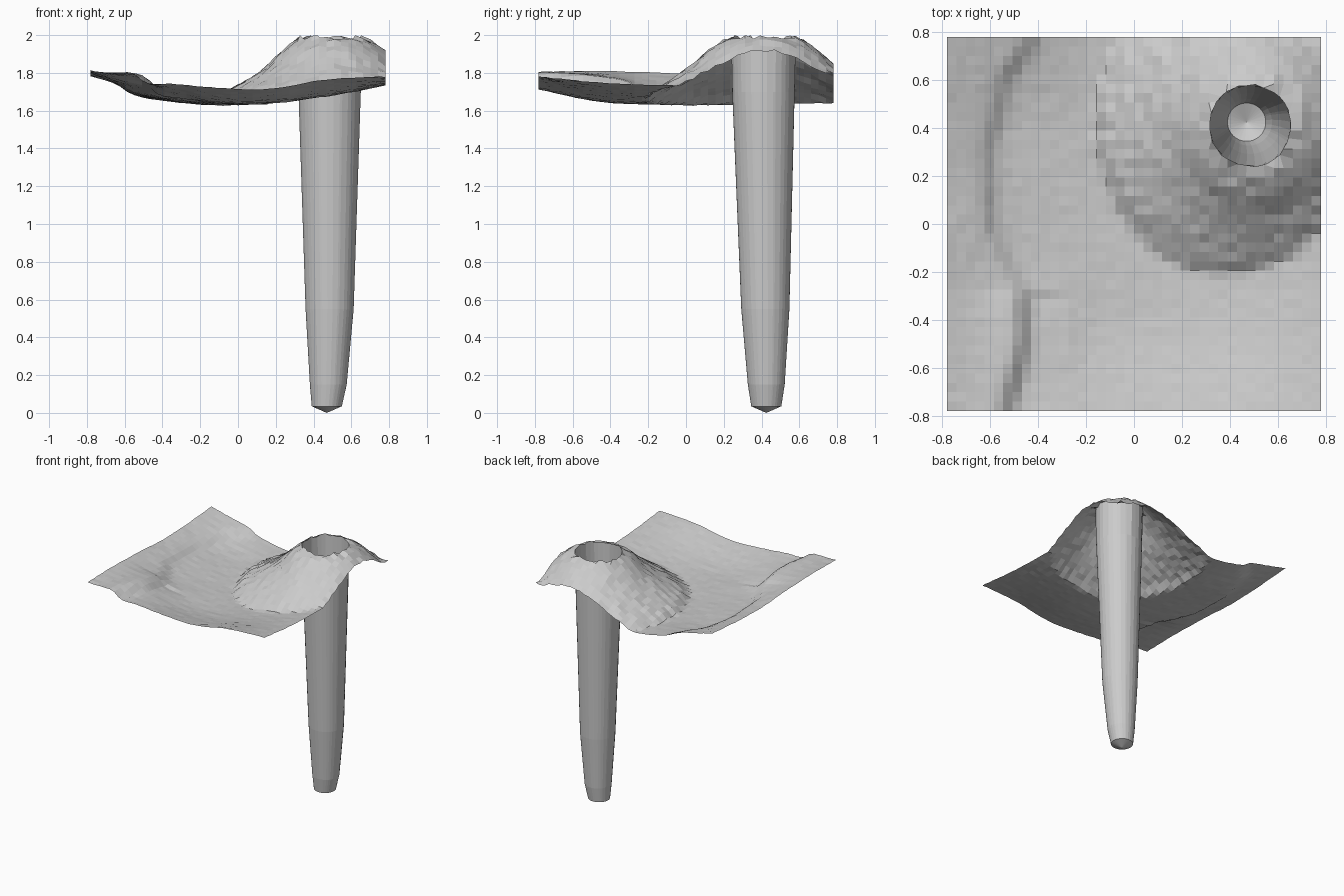
import bpy, bmesh, math, random
from mathutils import Vector

if "Cube" in bpy.data.objects:
    bpy.data.objects.remove(bpy.data.objects["Cube"])

random.seed(4)
HALF, N = 0.78, 40
CX, CY, HOLE = 0.485, 0.41, 0.168

# coarse basin heights: rows front to back, columns left to right
BASIN = [
    [1.805, 1.765, 1.725, 1.715, 1.765, 1.78],
    [1.81, 1.75, 1.66, 1.655, 1.70, 1.75],
    [1.80, 1.69, 1.64, 1.635, 1.67, 1.735],
    [1.78, 1.675, 1.63, 1.63, 1.66, 1.735],
    [1.79, 1.675, 1.635, 1.645, 1.68, 1.75],
    [1.815, 1.73, 1.645, 1.66, 1.74, 1.80],
]
# cone height by distance from the crater axis
CONE = [(0.0, 2.0), (0.175, 1.995), (0.21, 1.975), (0.30, 1.915),
        (0.38, 1.84), (0.50, 1.755), (0.62, 1.67), (0.75, 1.5), (3.0, 0.0)]
# x position of the basin ledge by y
LEDGE = [(-0.8, -0.53), (-0.5, -0.46), (-0.28, -0.46), (-0.02, -0.6),
         (0.3, -0.61), (0.6, -0.54), (0.8, -0.40)]
# shaft sections: height, radius, axis x, axis y
SHAFT = [(1.70, 0.166, 0.485, 0.41), (0.55, 0.128, 0.485, 0.42),
         (0.15, 0.098, 0.478, 0.425), (0.035, 0.080, 0.47, 0.425)]


def lookup(table, t):
    for (a, va), (b, vb) in zip(table, table[1:]):
        if t <= b:
            return va + (vb - va) * (t - a) / (b - a)
    return table[-1][1]


def spline(vals, t):
    i = min(int(t), len(vals) - 2)
    f = t - i
    p1, p2 = vals[i], vals[i + 1]
    p0 = vals[i - 1] if i > 0 else 2 * p1 - p2
    p3 = vals[i + 2] if i + 2 < len(vals) else 2 * p2 - p1
    return p1 + 0.5 * f * (p2 - p0 + f * (2 * p0 - 5 * p1 + 4 * p2 - p3
                                          + f * (3 * (p1 - p2) + p3 - p0)))


def height(x, y):
    u, v = (max(0, (c + HALF) / (2 * HALF) * 5) for c in (x, y))
    z = spline([spline(row, u) for row in BASIN], v)
    # ledge step around the left of the basin
    s = x - lookup(LEDGE, y)
    amp = 0.028 if y < -0.3 else 0.014
    z -= amp * math.tanh(s / 0.03) * math.exp(-(s / 0.15) ** 2)
    # cone, steeper on its left flank
    dx, dy = x - CX, y - CY
    r = math.hypot(dx, dy)
    if dx < 0 and r > 0:
        r += 0.05 * (-dx / r) * min(1, r / 0.3) * max(0, min(1, (0.65 - r) / 0.2))
    cone = lookup(CONE, r) + random.uniform(-0.008, 0.008)
    return min(2.0, max(z + random.uniform(-0.002, 0.002), cone))


# terrain sheet
bm = bmesh.new()
bmesh.ops.create_grid(bm, x_segments=N, y_segments=N, size=HALF)
for v in bm.verts:
    v.co.z = height(v.co.x, v.co.y)

# crater opening
axis = Vector((CX, CY))
inside = [f for f in bm.faces
          if (f.calc_center_median().xy - axis).length < HOLE]
bmesh.ops.delete(bm, geom=inside, context='FACES')
rim = [e for e in bm.edges if e.is_boundary
       and all((v.co.xy - axis).length < 0.25 for v in e.verts)]
for v in {v for e in rim for v in e.verts}:
    d = (v.co.xy - axis).normalized() * (HOLE + random.uniform(-0.003, 0.006))
    v.co = (CX + d.x, CY + d.y, random.uniform(1.975, 2.0))

# deep tapering shaft
edges, old = rim, axis
for z, r, ax, ay in SHAFT:
    new = bmesh.ops.extrude_edge_only(bm, edges=edges)['geom']
    edges = [g for g in new if isinstance(g, bmesh.types.BMEdge)]
    for v in [g for g in new if isinstance(g, bmesh.types.BMVert)]:
        d = (v.co.xy - old).normalized() * r
        v.co = (ax + d.x, ay + d.y, z)
    old = Vector((ax, ay))

# shaft floor
tip = bm.verts.new((0.47, 0.425, 0.0))
for e in edges:
    bm.faces.new((e.verts[0], e.verts[1], tip))

bmesh.ops.recalc_face_normals(bm, faces=bm.faces[:])
bm.faces.ensure_lookup_table()
bm.normal_update()
if bm.faces[0].normal.z < 0:
    bmesh.ops.reverse_faces(bm, faces=bm.faces[:])

mesh = bpy.data.meshes.new("crater_terrain")
bm.to_mesh(mesh)
bm.free()
bpy.context.collection.objects.link(bpy.data.objects.new("crater_terrain", mesh))
